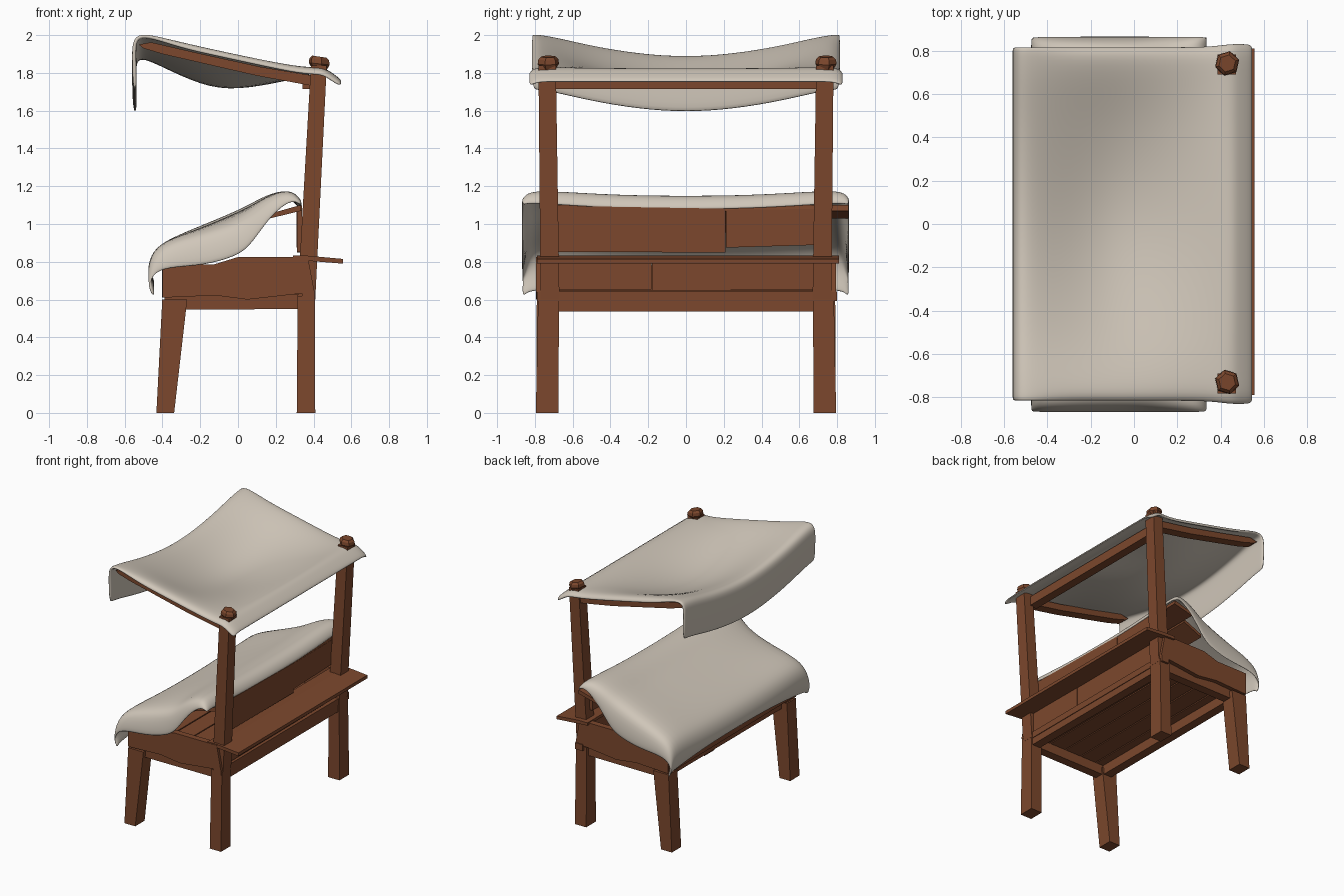
import bpy, bmesh, math


def material(name, col):
    m = bpy.data.materials.new(name)
    m.diffuse_color = (*col, 1)
    return m


WOOD = material("reddish brown wood", (0.203, 0.064, 0.026))
CLOTH = material("cream canvas", (0.63, 0.568, 0.487))


def make(name, verts, faces, mat):
    me = bpy.data.meshes.new(name)
    me.from_pydata(verts, [], faces)
    bm = bmesh.new()
    bm.from_mesh(me)
    bmesh.ops.recalc_face_normals(bm, faces=bm.faces)
    bm.to_mesh(me)
    bm.free()
    me.materials.append(mat)
    ob = bpy.data.objects.new(name, me)
    bpy.context.collection.objects.link(ob)
    return ob


def beam(name, axis, p, q, hp, hq=None):
    """Four-sided timber from p to q, with half sizes across the axis at each end."""
    hq = hq or hp
    a, b = [i for i in range(3) if i != axis]
    vs = []
    for c, h in ((p, hp), (q, hq)):
        for s, t in ((-1, -1), (1, -1), (1, 1), (-1, 1)):
            v = list(c)
            v[a] += s * h[0]
            v[b] += t * h[1]
            vs.append(v)
    fs = [(0, 1, 2, 3), (4, 5, 6, 7)] + [(i, (i + 1) % 4, 4 + (i + 1) % 4, 4 + i) for i in range(4)]
    return make(name, vs, fs, WOOD)


def plate(name, pts, y0, y1):
    """Board cut to an x-z outline and thickened along y."""
    n = len(pts)
    vs = [(x, y, z) for y in (y0, y1) for x, z in pts]
    fs = [tuple(range(n)), tuple(range(n, 2 * n))]
    fs += [(i, (i + 1) % n, n + (i + 1) % n, n + i) for i in range(n)]
    return make(name, vs, fs, WOOD)


def cloth(name, rows, cols, func, thick):
    """Smooth draped sheet from a coarse grid."""
    vs = [func(r, y) for r in rows for y in cols]
    n = len(cols)
    fs = [(i * n + j, i * n + j + 1, (i + 1) * n + j + 1, (i + 1) * n + j)
          for i in range(len(rows) - 1) for j in range(n - 1)]
    ob = make(name, vs, fs, CLOTH)
    so = ob.modifiers.new("thickness", 'SOLIDIFY')
    so.thickness = thick
    so.offset = 0
    su = ob.modifiers.new("soft folds", 'SUBSURF')
    su.levels = su.render_levels = 2
    for p in ob.data.polygons:
        p.use_smooth = True
    return ob


# Legs, posts, caps, side boards and awning arms on both ends
for s, side in ((-1, "left"), (1, "right")):
    y = 0.735 * s
    beam(f"front_leg_{side}", 2, (-0.385, y, 0), (-0.335, y, 0.60), (0.047, 0.058), (0.066, 0.055))
    beam(f"front_leg_top_{side}", 2, (-0.345, y * 0.97, 0.60), (-0.35, y * 0.97, 0.775), (0.045, 0.04))
    beam(f"back_leg_{side}", 2, (0.36, y, 0), (0.362, y * 0.99, 0.62), (0.049, 0.06), (0.046, 0.055))
    beam(f"tall_post_{side}", 2, (0.362, 0.72 * s, 0.60), (0.428, y, 1.84), (0.047, 0.05), (0.042, 0.046))
    # chunky irregular post cap
    k = 6
    vs = []
    for r, z in ((0.042, 1.822), (0.058, 1.848), (0.054, 1.872), (0.040, 1.886)):
        for i in range(k):
            a = math.tau * i / k + 0.3 * s
            vs.append((0.43 + r * math.cos(a), y + 0.006 + r * math.sin(a), z - 0.006 * math.cos(a)))
    fs = [tuple(range(k)), tuple(range(3 * k, 4 * k))]
    fs += [(l * k + i, l * k + (i + 1) % k, (l + 1) * k + (i + 1) % k, (l + 1) * k + i)
           for l in range(3) for i in range(k)]
    make(f"post_cap_{side}", vs, fs, WOOD)
    # side board, rough cut
    plate(f"side_board_{side}",
          [(-0.40, 0.61), (-0.40, 0.785), (-0.13, 0.785), (0.0, 0.825), (0.37, 0.825),
           (0.405, 0.64), (0.05, 0.60), (-0.12, 0.622)], 0.745 * s, 0.793 * s)
    beam(f"side_rail_{side}", 0, (-0.31, 0.725 * s, 0.585), (0.40, 0.725 * s, 0.588), (0.035, 0.038))
    # awning arm with pointed tip
    plate(f"awning_arm_{side}",
          [(0.40, 1.73), (0.40, 1.785), (0.12, 1.832), (-0.2, 1.902), (-0.46, 1.962), (-0.525, 1.95),
           (-0.50, 1.93), (-0.40, 1.90), (0.10, 1.785)],
          0.692 * s, 0.768 * s)

# Frame rails, front and back
beam("back_lower_rail", 1, (0.365, -0.70, 0.565), (0.365, 0.70, 0.565), (0.035, 0.027))
beam("back_upper_rail", 1, (0.372, -0.79, 0.618), (0.372, 0.80, 0.618), (0.032, 0.025))
beam("front_lower_rail", 1, (-0.32, -0.70, 0.585), (-0.32, 0.70, 0.585), (0.035, 0.038))
beam("front_board", 1, (-0.385, -0.78, 0.70), (-0.385, 0.78, 0.695), (0.018, 0.08), (0.018, 0.085))
beam("awning_crossbeam", 1, (0.375, -0.70, 1.75), (0.375, 0.70, 1.75), (0.034, 0.036))

# Back boards, in two lengths
beam("back_board_long", 1, (0.37, -0.18, 0.73), (0.37, 0.74, 0.735), (0.016, 0.083))
beam("back_board_short", 1, (0.375, -0.74, 0.727), (0.375, -0.182, 0.727), (0.016, 0.078), (0.016, 0.074))
beam("upper_back_board_long", 1, (0.325, -0.72, 0.975), (0.325, 0.208, 0.965), (0.013, 0.122), (0.013, 0.116))
beam("upper_back_board_short", 1, (0.322, 0.212, 0.975), (0.322, 0.72, 0.985), (0.013, 0.10), (0.013, 0.095))

# Back shelf, slightly drooping outward
plate("back_shelf", [(0.29, 0.81), (0.29, 0.832), (0.37, 0.832), (0.557, 0.815), (0.557, 0.79), (0.37, 0.805)],
      -0.79, 0.81)

# Sloping display planks under the cloth
plate("display_ledge", [(0.17, 1.03), (0.17, 1.055), (0.33, 1.10), (0.335, 1.07)], -0.76, 0.86)
plate("display_plank", [(0.0, 0.955), (0.0, 0.98), (0.16, 1.05), (0.16, 1.025)], -0.76, 0.76)

# Floor planks with narrow gaps
for i in range(5):
    x = -0.29 + i * 0.145
    beam(f"floor_plank_{i + 1}", 1, (x, -0.75, 0.635), (x + 0.004, 0.75, 0.635), (0.069, 0.012), (0.067, 0.012))

# Draped counter cloth: rows of x, crest height, side hem height
drape = [(-0.445, 0.645, 0.61), (-0.475, 0.76, 0.67), (-0.447, 0.865, 0.74), (-0.36, 0.925, 0.768),
         (-0.18, 1.005, 0.775), (-0.02, 1.075, 0.82), (0.06, 1.11, 0.87), (0.15, 1.155, 1.01),
         (0.24, 1.178, 1.10), (0.30, 1.165, 1.125), (0.335, 1.11, 1.10)]


def drape_point(r, y):
    x, top, low = r
    a = abs(y)
    dip = 0.035 * max(0, 1 - (a / 0.8) ** 2)
    # the ends slump between the front edge and the ledge, more at one end
    slump = (0.06 if y < -0.7 else 0.01) * max(0, 1 - abs(x + 0.06) / 0.26) if a > 0.45 else 0
    if r is drape[0]:
        dip = -0.05 * max(0, 1 - (a / 0.8) ** 2)
        low = low if a > 0.7 else top
    if a > 0.85:
        z = low
    elif a > 0.83:
        z = low + 0.7 * (top - slump - low)
    else:
        z = top - dip - slump
    return (x, y, z)


cloth("counter_cloth", drape, [-0.865, -0.845, -0.79, -0.5, -0.2, 0.2, 0.5, 0.79, 0.845, 0.86], drape_point, 0.02)

# Sagging awning: rows of x, edge height, sag at the middle
awn = [(-0.545, 1.705, 0.12), (-0.55, 1.87, 0.12), (-0.55, 1.96, 0.115), (-0.525, 1.995, 0.115),
       (-0.46, 1.993, 0.125), (-0.3, 1.96, 0.175), (-0.1, 1.916, 0.21), (0.12, 1.868, 0.135),
       (0.34, 1.822, 0.035), (0.44, 1.822, 0.0), (0.48, 1.80, 0.0), (0.548, 1.752, 0.0)]


def awning_point(r, y):
    x, z, sag = r
    a = abs(y)
    edge = 0.028 if a > 0.8 and x > -0.4 else 0
    wide = 1.018 if x > 0.4 else 1
    # straight over the arms, dished between them
    dish = max(0, 1 - (a / 0.74) ** 1.8)
    return (x, y * wide, z - sag * dish - edge)


cloth("awning", awn, [-0.815, -0.785, -0.68, -0.5, -0.25, 0, 0.25, 0.5, 0.68, 0.785, 0.815], awning_point, 0.022)
